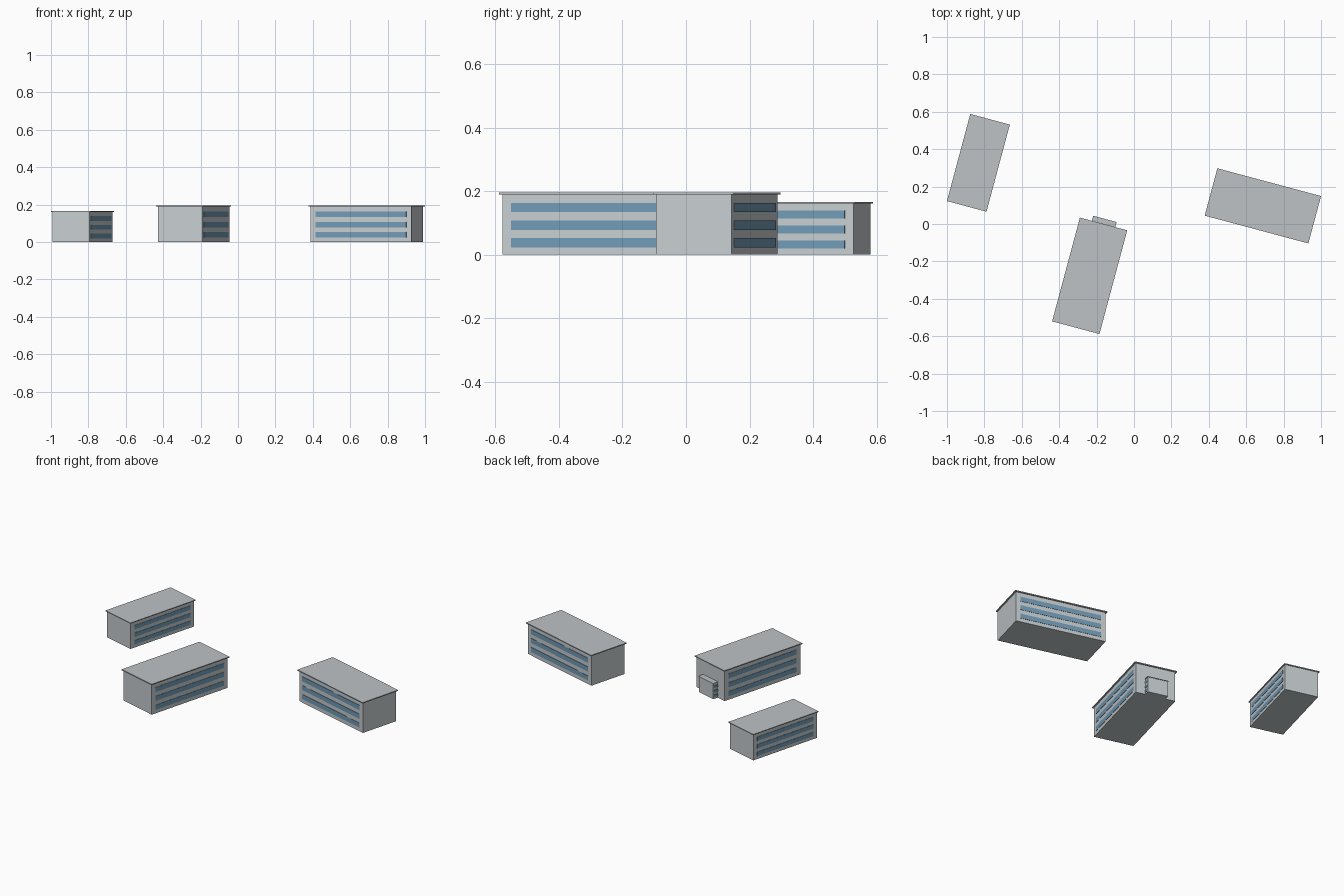
import bpy
from math import radians
from mathutils import Matrix, Vector

cube = bpy.data.objects.get("Cube")
if cube:
    bpy.data.objects.remove(cube, do_unlink=True)


def material(name, color):
    m = bpy.data.materials.new(name)
    m.use_nodes = True
    m.diffuse_color = (*color, 1)
    m.node_tree.nodes["Principled BSDF"].inputs["Base Color"].default_value = (*color, 1)
    return m


WALL = material("pale grey wall", (0.57, 0.61, 0.63))
ROOF = material("grey roof", (0.51, 0.54, 0.56))
GLASS = material("blue glass", (0.17, 0.33, 0.47))


def box(name, frame, center, size, mat):
    """Axis-aligned box inside a local frame."""
    bpy.ops.mesh.primitive_cube_add(size=1)
    ob = bpy.context.object
    ob.name = name
    ob.data.transform(Matrix.Diagonal((*size, 1)))
    ob.matrix_world = frame @ Matrix.Translation(Vector(center))
    ob.data.materials.append(mat)
    return ob


def block(name, frame, width, length, height, over, slab, margin):
    """Walls, overhanging roof slab and three window bands on both long sides."""
    w, l = width - 2 * over, length - 2 * over
    wall_h = height - slab
    box(name + "_walls", frame, (0, 0, wall_h / 2), (w, l, wall_h), WALL)
    box(name + "_roof", frame, (0, 0, height - slab / 2), (width, length, slab), ROOF)
    pitch = wall_h * 0.292
    for side, label in ((1, "left"), (-1, "right")):
        for floor in range(3):
            z = wall_h * 0.2 + floor * pitch
            box(f"{name}_{label}_windows_{floor + 1}", frame, (side * w / 2, 0, z),
                (0.004, l - 2 * margin, wall_h * 0.155), GLASS)


def place(x, y, degrees):
    return Matrix.Translation((x, y, 0)) @ Matrix.Rotation(radians(degrees), 4, "Z")


# Three office blocks
main = place(-0.237, -0.277, -15)
block("main_block", main, 0.262, 0.574, 0.195, 0.008, 0.006, 0.028)
block("east_block", place(0.689, 0.097, 75), 0.262, 0.574, 0.195, 0.008, 0.006, 0.028)
block("west_block", place(-0.832, 0.327, -15), 0.219, 0.482, 0.166, 0.006, 0.005, 0.028)

# Entrance porch on the back end of the main block
porch = main @ Matrix.Translation((0, 0.293, 0))
block("porch", porch, 0.13, 0.044, 0.1, 0.003, 0.004, 0.004)
